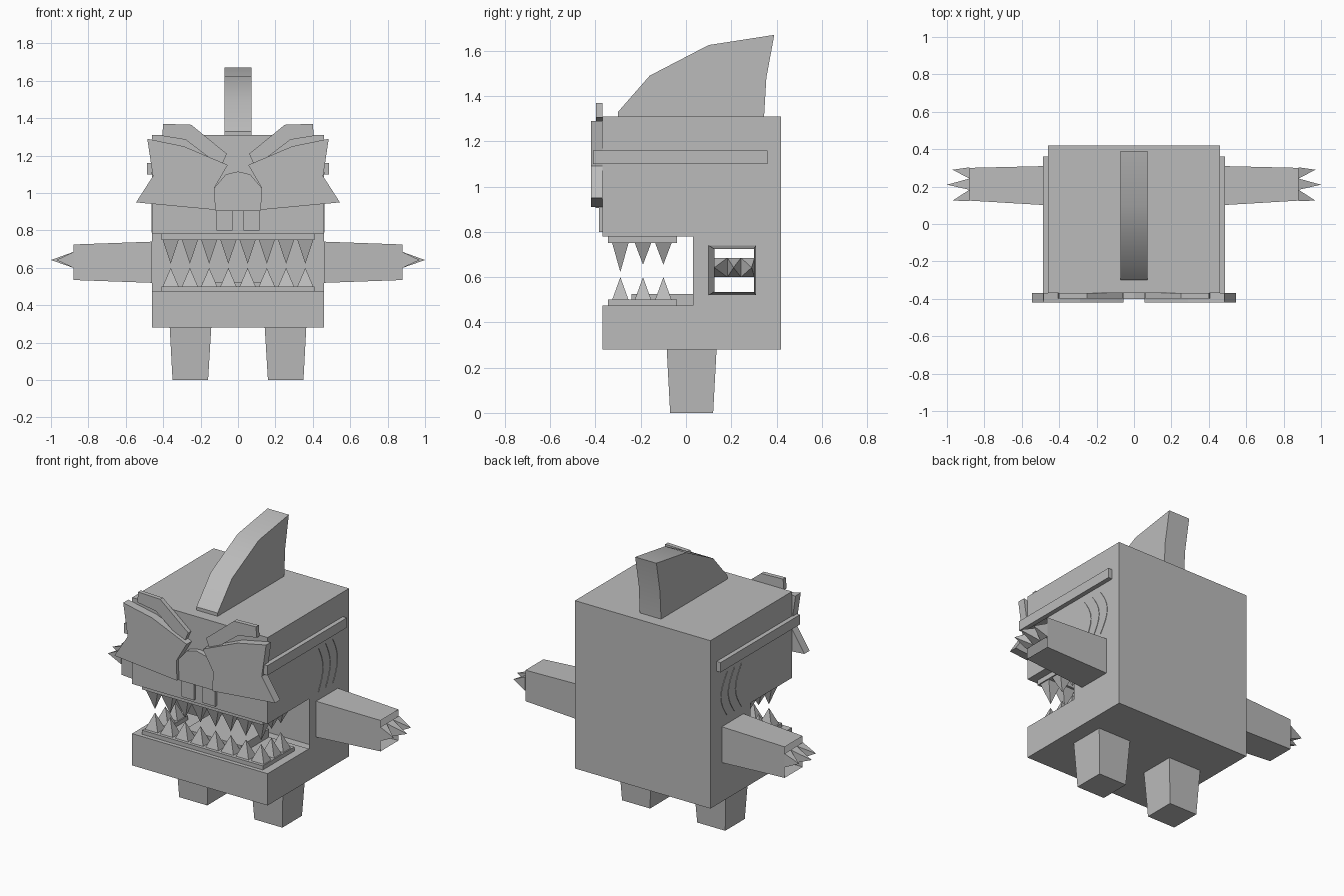
import bpy, bmesh, math

if "Cube" in bpy.data.objects:
    bpy.data.objects.remove(bpy.data.objects["Cube"])

grey = bpy.data.materials.new("stone_grey")
grey.diffuse_color = (0.5, 0.5, 0.5, 1)
grey.use_nodes = True
grey.node_tree.nodes["Principled BSDF"].inputs["Base Color"].default_value = grey.diffuse_color


def finish(name, bm, fix_normals=True):
    bmesh.ops.remove_doubles(bm, verts=bm.verts, dist=1e-5)
    if fix_normals:
        bmesh.ops.recalc_face_normals(bm, faces=bm.faces)
    mesh = bpy.data.meshes.new(name)
    bm.to_mesh(mesh)
    bm.free()
    mesh.materials.append(grey)
    ob = bpy.data.objects.new(name, mesh)
    bpy.context.collection.objects.link(ob)
    return ob


def face(bm, pts):
    return bm.faces.new([bm.verts.new(p) for p in pts])


def loft(bm, a, b, caps=True):
    """Join two matching loops of points with side faces."""
    n = len(a)
    va = [bm.verts.new(p) for p in a]
    vb = [bm.verts.new(p) for p in b]
    for i in range(n):
        j = (i + 1) % n
        bm.faces.new((va[i], va[j], vb[j], vb[i]))
    if caps:
        bm.faces.new(va[::-1])
        bm.faces.new(vb)


def rect_z(x0, x1, y0, y1, z):
    return [(x0, y0, z), (x1, y0, z), (x1, y1, z), (x0, y1, z)]


def rect_x(x, y0, y1, z0, z1):
    return [(x, y0, z0), (x, y1, z0), (x, y1, z1), (x, y0, z1)]


def box(bm, x0, x1, y0, y1, z0, z1):
    loft(bm, rect_z(x0, x1, y0, y1, z0), rect_z(x0, x1, y0, y1, z1))


def plate(name, pts, y0, y1):
    """Extrude an outline drawn in x and z from y0 to y1."""
    bm = bmesh.new()
    loft(bm, [(x, y0, z) for x, z in pts], [(x, y1, z) for x, z in pts])
    return finish(name, bm)


def cone4(bm, base, tip):
    vs = [bm.verts.new(p) for p in base]
    t = bm.verts.new(tip)
    for i in range(4):
        bm.faces.new((vs[i], vs[(i + 1) % 4], t))
    bm.faces.new(vs[::-1])


# Hollow body shell: side grid with open mouth and arm sockets
W = 0.46
ys = [-0.37, 0.03, 0.10, 0.31, 0.42]
zs = [0.28, 0.475, 0.52, 0.74, 0.78, 1.31]
bm = bmesh.new()


def solid(i, j):
    return 0 <= i < 4 and 0 <= j < 5 and not (i == 0 and j in (1, 2, 3))


for i in range(4):
    for j in range(5):
        if not solid(i, j):
            continue
        y0, y1, z0, z1 = ys[i], ys[i + 1], zs[j], zs[j + 1]
        if (i, j) != (2, 2):
            face(bm, rect_x(W, y0, y1, z0, z1))
            face(bm, rect_x(-W, y0, y1, z0, z1)[::-1])
        if not solid(i, j - 1):
            face(bm, rect_z(-W, W, y0, y1, z0)[::-1])
        if not solid(i, j + 1):
            face(bm, rect_z(-W, W, y0, y1, z1))
        if i == 0:
            face(bm, [(-W, y0, z0), (W, y0, z0), (W, y0, z1), (-W, y0, z1)])
        if i == 3:
            face(bm, [(W, y1, z0), (-W, y1, z0), (-W, y1, z1), (W, y1, z1)])
bmesh.ops.remove_doubles(bm, verts=bm.verts, dist=1e-5)
bmesh.ops.dissolve_limit(bm, angle_limit=0.01, verts=bm.verts, edges=bm.edges)
finish("body", bm, False)

# Fin on the head
profile = [(-0.30, 1.31), (-0.30, 1.33), (-0.16, 1.49), (0.10, 1.625),
           (0.39, 1.67), (0.355, 1.48), (0.345, 1.31)]
bm = bmesh.new()
loft(bm, [(-0.072, y, z) for y, z in profile], [(0.072, y, z) for y, z in profile])
fin = finish("head_fin", bm)
bpy.context.view_layer.objects.active = fin
fin.select_set(True)
bpy.ops.object.shade_smooth_by_angle(angle=math.radians(30))

for s, side in ((1, "right"), (-1, "left")):
    # Open-ended arm
    bm = bmesh.new()
    a, b = rect_x(s * W, 0.10, 0.31, 0.52, 0.74), rect_x(s * 0.88, 0.125, 0.30, 0.535, 0.725)
    if s < 0:
        a, b = a[::-1], b[::-1]
    loft(bm, a, b, caps=False)
    finish(side + "_arm", bm, False)

    # Claws
    bm = bmesh.new()
    for k, (tx, ty) in enumerate(((0.97, 0.125), (1.0, 0.21), (0.97, 0.29))):
        y = 0.123 + k * 0.06
        cone4(bm, rect_x(s * 0.88, y, y + 0.06, 0.60, 0.685), (s * tx, ty, 0.642))
    finish(side + "_claws", bm)

    # Tapered leg
    bm = bmesh.new()
    x0, x1 = sorted((s * 0.16, s * 0.35))
    u0, u1 = sorted((s * 0.143, s * 0.365))
    loft(bm, rect_z(x0, x1, -0.07, 0.12, 0), rect_z(u0, u1, -0.085, 0.135, 0.28))
    finish(side + "_leg", bm)

    # Side bar
    bm = bmesh.new()
    x0, x1 = sorted((s * W, s * 0.487))
    box(bm, x0, x1, -0.41, 0.36, 1.10, 1.16)
    finish(side + "_side_bar", bm)

    # Thin curved gill marks
    bm = bmesh.new()
    for y in (0.12, 0.19, 0.26):
        pts = []
        for bulge, order in ((0.06, range(9)), (0.045, range(7, 0, -1))):
            for i in order:
                t = i / 8
                pts.append((y + bulge * math.sin(math.pi * t), 0.79 + 0.27 * t))
        loft(bm, [(s * W, p, z) for p, z in pts], [(s * (W + 0.003), p, z) for p, z in pts])
    finish(side + "_gill_marks", bm)

    # Face plates: cheek mask, brow, nostril
    mask = [(0.485, 1.29), (0.455, 1.09), (0.545, 0.95), (0.12, 0.91),
            (0.125, 1.03), (0.055, 1.15), (0.09, 1.165), (0.29, 1.25)]
    brow = [(0.25, 1.365), (0.40, 1.37), (0.405, 1.305), (0.28, 1.285),
            (0.09, 1.14), (0.06, 1.21)]
    nostril = [(0.03, 0.80), (0.115, 0.80), (0.115, 0.905), (0.03, 0.905)]
    for name, pts, y0, y1 in (("mask", mask, -0.42, -0.37), ("brow", brow, -0.397, -0.37),
                              ("nostril", nostril, -0.385, -0.37)):
        plate(side + "_" + name, [(s * x, z) for x, z in pts], y0, y1)

# Nose bridge
half = [(0.12, 0.905), (0.125, 1.03), (0.065, 1.10)]
plate("nose", half + [(0, 1.115)] + [(-x, z) for x, z in half[::-1]], -0.40, -0.37)

# Gums and teeth of both jaws
for jaw, z0, z1, root, front_tip, side_tip in (("upper", 0.75, 0.78, 0.75, 0.622, 0.655),
                                               ("lower", 0.475, 0.50, 0.50, 0.60, 0.60)):
    bm = bmesh.new()
    outline = [(-0.41, -0.345), (0.41, -0.345), (0.41, -0.04), (0.31, -0.04),
               (0.31, -0.24), (-0.31, -0.24), (-0.31, -0.04), (-0.41, -0.04)]
    loft(bm, [(x, y, z0) for x, y in outline], [(x, y, z1) for x, y in outline])
    finish(jaw + "_gum", bm)

    bm = bmesh.new()
    spots = [(-0.36 + i * 0.72 / 7, -0.29, front_tip) for i in range(8)]
    spots += [(s * 0.36, y, side_tip) for s in (1, -1) for y in (-0.19, -0.10)]
    for x, y, tip in spots:
        cone4(bm, rect_z(x - 0.043, x + 0.043, y - 0.036, y + 0.036, root), (x, y, tip))
    finish(jaw + "_teeth", bm)

# Tongue
bm = bmesh.new()
box(bm, -0.19, 0.19, -0.24, 0.03, 0.475, 0.525)
finish("tongue", bm)
